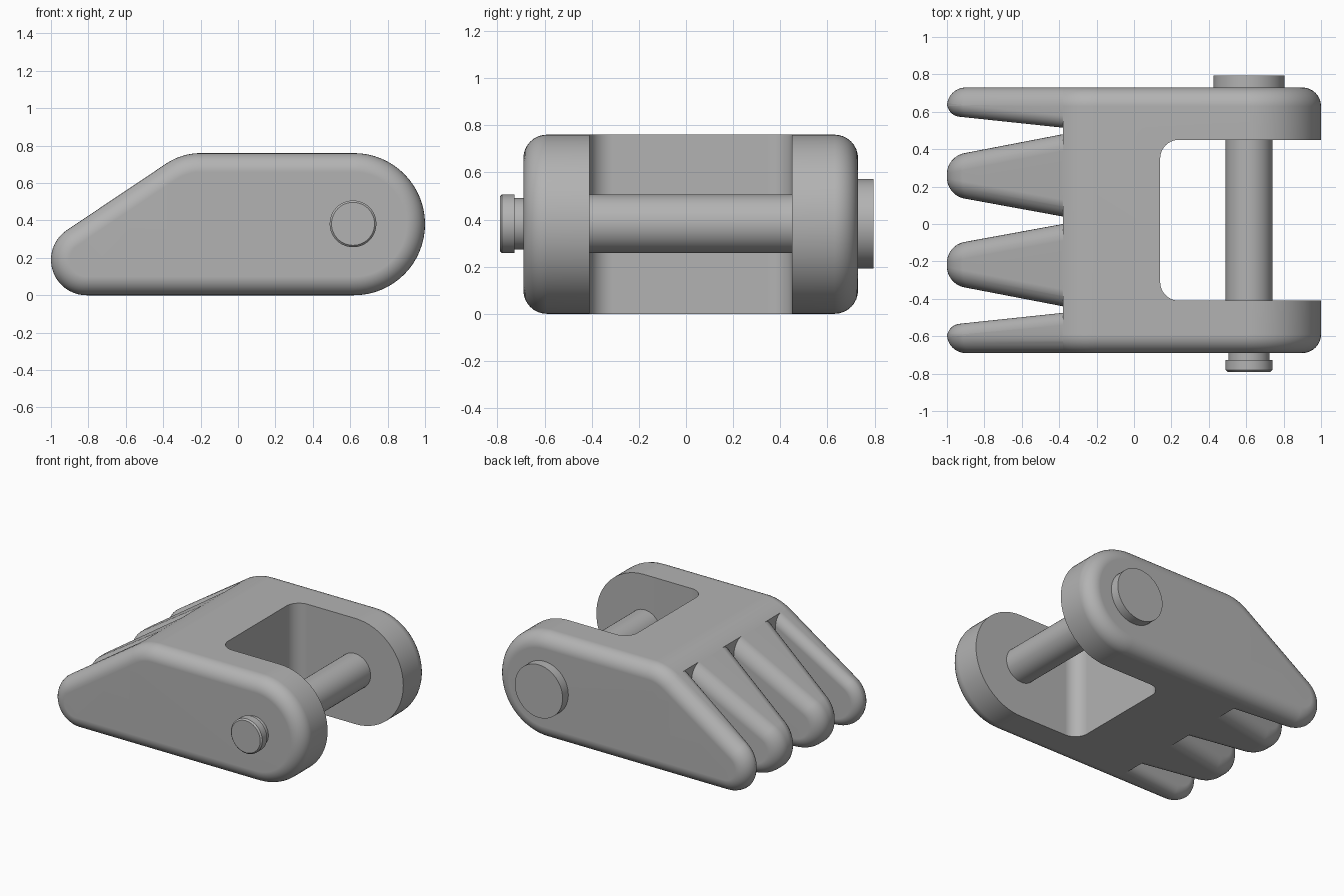
import bpy, bmesh, math

cube = bpy.data.objects.get("Cube")
if cube:
    bpy.data.objects.remove(cube, do_unlink=True)

grey = bpy.data.materials.new("plain grey")
grey.use_nodes = True
GREY = (0.45, 0.45, 0.45, 1)
grey.diffuse_color = GREY
grey.node_tree.nodes["Principled BSDF"].inputs["Base Color"].default_value = GREY

SLOPE = math.radians(34)
FRONT, BACK = -0.69, 0.73      # outer side faces
ROOT = -0.38                   # where the fingers meet the body
PIN_X, PIN_Z = 0.615, 0.382


def side_profile(inset):
    """Side outline as the hull of three rounded corners, shrunk by inset."""
    corners = [(0.62, 0.38, 0.38, -math.pi / 2, math.pi / 2, 32),
               (-0.2, 0.43, 0.33, math.pi / 2, math.pi / 2 + SLOPE, 8),
               (-0.81, 0.19, 0.19, math.pi / 2 + SLOPE, math.pi * 1.5, 20)]
    pts = []
    for cx, cz, r, a0, a1, n in corners:
        for i in range(n + 1):
            a = a0 + (a1 - a0) * i / n
            pts.append((cx + (r - inset) * math.cos(a), cz + (r - inset) * math.sin(a)))
    return pts


def make_object(name, bm):
    bmesh.ops.recalc_face_normals(bm, faces=bm.faces)
    me = bpy.data.meshes.new(name)
    bm.to_mesh(me)
    bm.free()
    me.materials.append(grey)
    ob = bpy.data.objects.new(name, me)
    bpy.context.collection.objects.link(ob)
    return ob


def finish(ob):
    bpy.ops.object.select_all(action='DESELECT')
    ob.select_set(True)
    bpy.context.view_layer.objects.active = ob
    bpy.ops.object.shade_smooth_by_angle(angle=math.radians(32))
    mod = ob.modifiers.new("weighted normals", 'WEIGHTED_NORMAL')
    mod.keep_sharp = True


def loft(bm, rings):
    """Skin a list of closed rings and cap both ends."""
    loops = [[bm.verts.new(p) for p in ring] for ring in rings]
    for a, b in zip(loops, loops[1:]):
        for i in range(len(a)):
            j = (i + 1) % len(a)
            bm.faces.new((a[i], a[j], b[j], b[i]))
    bm.faces.new(loops[0])
    bm.faces.new(loops[-1])


def rounded_slab(low, high, r_low, r_high, steps=8):
    """Side outline spanning y = low(x)..high(x), with rounded rims."""
    rings = []
    angles = [math.pi / 2 * i / steps for i in range(steps + 1)]
    for edge, r, sign, order in ((low, r_low, 1, angles), (high, r_high, -1, angles[::-1])):
        for a in order:
            rings.append([(x, edge(x) + sign * r * (1 - math.cos(a)), z)
                          for x, z in side_profile(r * (1 - math.sin(a)))])
    bm = bmesh.new()
    loft(bm, rings)
    return bm


def trim(bm, direction, cap):
    """Cut at the finger root, keeping the side opposite to direction."""
    geom = bm.verts[:] + bm.edges[:] + bm.faces[:]
    cut = bmesh.ops.bisect_plane(bm, geom=geom, plane_co=(ROOT, 0, 0),
                                 plane_no=(direction, 0, 0), clear_outer=True)
    if cap:
        edges = [e for e in cut["geom_cut"] if isinstance(e, bmesh.types.BMEdge)]
        bmesh.ops.contextual_create(bm, geom=edges)


def line(at_root, at_tip):
    """Straight finger edge from the root to x = -0.9."""
    return lambda x: at_root + (at_tip - at_root) * (ROOT - x) / 0.52


# Body with the rounded slot between its two arms
bm = rounded_slab(lambda x: FRONT, lambda x: BACK, 0.1, 0.1)
trim(bm, -1, True)
body = make_object("forked_body", bm)

slot = []
for cy, a0 in ((0.35, math.pi / 2), (-0.31, math.pi)):
    for i in range(11):
        a = a0 + math.pi / 2 * i / 10
        slot.append((0.24 + 0.1 * math.cos(a), cy + 0.1 * math.sin(a)))
slot += [(1.3, -0.41), (1.3, 0.45)]
bm = bmesh.new()
loft(bm, [[(x, y, z) for x, y in slot] for z in (-0.2, 1)])
cutter = make_object("slot_cutter", bm)
cutter.hide_render = True
mod = body.modifiers.new("slot", 'BOOLEAN')
mod.operation = 'DIFFERENCE'
mod.solver = 'EXACT'
mod.object = cutter
bpy.context.view_layer.objects.active = body
bpy.ops.object.modifier_apply(modifier=mod.name)
bpy.data.objects.remove(cutter, do_unlink=True)
finish(body)

# Four tapered fingers
fingers = [("front_outer_finger", (FRONT, FRONT), (-0.475, -0.53), 0.1, 0.065),
           ("front_inner_finger", (-0.44, -0.34), (0.0, -0.095), 0.09, 0.09),
           ("back_inner_finger", (0.04, 0.135), (0.48, 0.38), 0.09, 0.09),
           ("back_outer_finger", (0.515, 0.57), (BACK, BACK), 0.065, 0.1)]
for name, low, high, r_low, r_high in fingers:
    bm = rounded_slab(line(*low), line(*high), r_low, r_high)
    trim(bm, 1, False)
    finish(make_object(name, bm))

# Turned pin: chamfered tip, groove, shaft and wide head
turned = [(-0.79, 0.115), (-0.78, 0.125), (-0.727, 0.125), (-0.727, 0.11),
          (-0.67, 0.11), (-0.67, 0.125), (0.72, 0.125), (0.72, 0.19), (0.795, 0.19)]
bm = bmesh.new()
turn = [math.tau * i / 48 for i in range(48)]
loft(bm, [[(PIN_X + r * math.cos(a), y, PIN_Z + r * math.sin(a)) for a in turn]
          for y, r in turned])
finish(make_object("cross_pin", bm))
